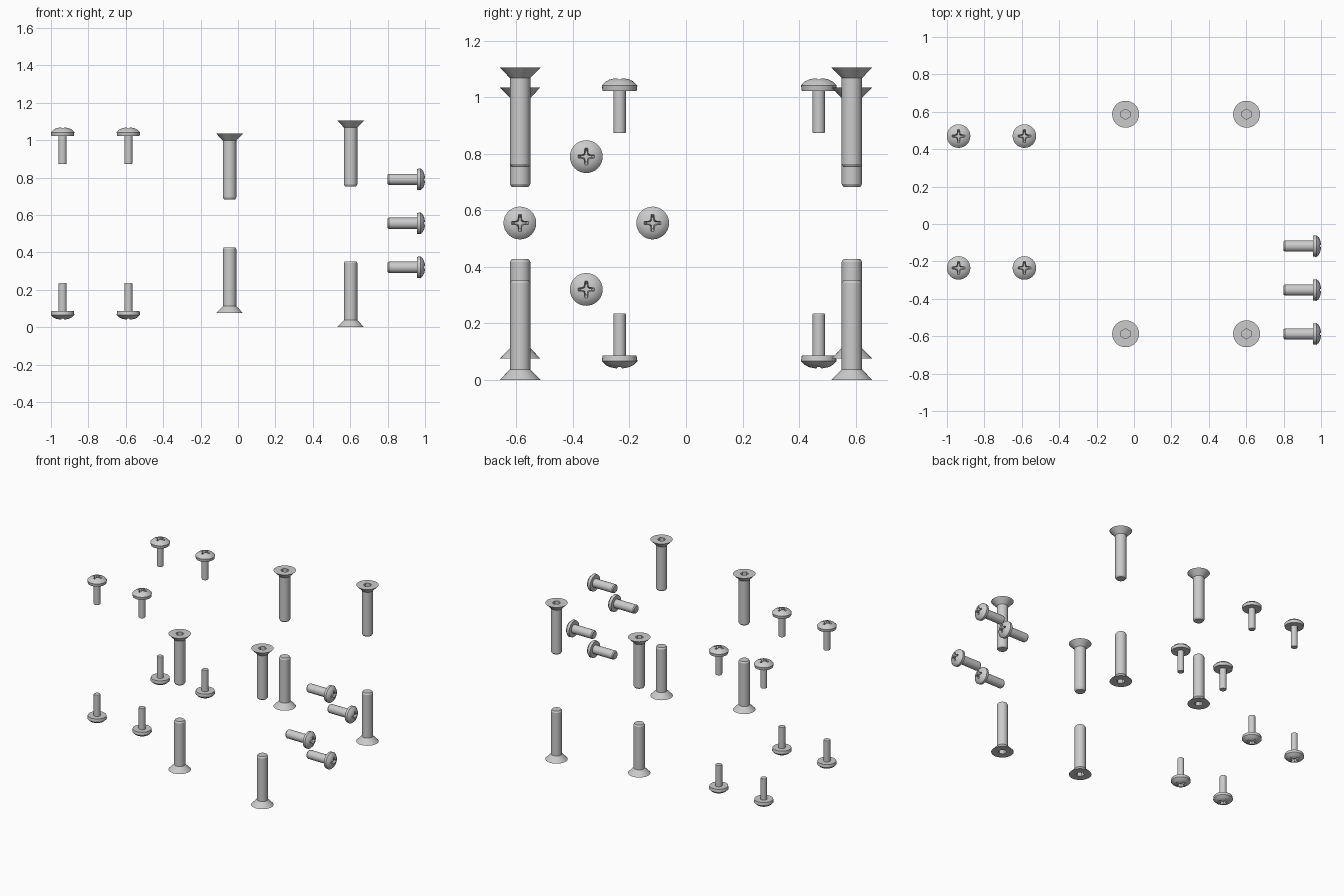
import bpy, bmesh
from math import pi, sin, cos, radians

if "Cube" in bpy.data.objects:
    bpy.data.objects.remove(bpy.data.objects["Cube"])

def lathe(name, profile, seg=32):
    """Spin an (r, z) profile around z."""
    bm = bmesh.new()
    vs = [bm.verts.new((r, 0, z)) for r, z in profile]
    es = [bm.edges.new(p) for p in zip(vs, vs[1:])]
    bmesh.ops.spin(bm, geom=vs + es, cent=(0, 0, 0), axis=(0, 0, 1),
                   angle=2 * pi, steps=seg)
    bmesh.ops.remove_doubles(bm, verts=bm.verts[:], dist=1e-5)
    return finish(name, bm)

def prism(name, outline, top, bottom, taper):
    """Tapered plug used to cut a drive recess."""
    bm = bmesh.new()
    a = [bm.verts.new((x, y, top)) for x, y in outline]
    b = [bm.verts.new((x * taper, y * taper, bottom)) for x, y in outline]
    bm.faces.new(a)
    bm.faces.new(b[::-1])
    n = len(a)
    for i in range(n):
        j = (i + 1) % n
        bm.faces.new((a[j], a[i], b[i], b[j]))
    return finish(name, bm)

def finish(name, bm):
    bmesh.ops.recalc_face_normals(bm, faces=bm.faces[:])
    me = bpy.data.meshes.new(name)
    bm.to_mesh(me)
    bm.free()
    ob = bpy.data.objects.new(name, me)
    bpy.context.collection.objects.link(ob)
    return ob

def cut(body, cutter):
    """Return the body mesh with the recess cut out; drop both helpers."""
    mod = body.modifiers.new("recess", 'BOOLEAN')
    mod.object, mod.operation, mod.solver = cutter, 'DIFFERENCE', 'EXACT'
    dg = bpy.context.evaluated_depsgraph_get()
    me = bpy.data.meshes.new_from_object(body.evaluated_get(dg))
    me.name = body.name
    for ob in (body, cutter):
        bpy.data.objects.remove(ob)
    for p in me.polygons:
        p.use_smooth = True
    me.set_sharp_from_angle(angle=radians(30))
    return me

def cross(r, w):
    """Cross outline with flared inner corners."""
    arm = [(r, -w), (r, w), (r * 0.5, w * 1.15), (w * 1.7, w * 1.7), (w * 1.15, r * 0.5)]
    return [(x * cos(a) - y * sin(a), x * sin(a) + y * cos(a))
            for a in (0, pi / 2, pi, 3 * pi / 2) for x, y in arm]

def place(name, mesh, loc, rot=(0, 0, 0)):
    ob = bpy.data.objects.new(name, mesh)
    ob.location, ob.rotation_euler = loc, rot
    bpy.context.collection.objects.link(ob)

# Screw shapes: head top at z = 0, shank pointing down
pan = cut(lathe("pan_screw", [(0, 0), (0.018, -0.001), (0.035, -0.005), (0.05, -0.013),
                              (0.063, -0.026), (0.060, -0.046), (0.022, -0.046),
                              (0.022, -0.192), (0.020, -0.195), (0, -0.195)]),
          prism("pan_cutter", cross(0.041, 0.007), 0.01, -0.034, 0.55))
side = cut(lathe("side_screw", [(0, 0), (0.018, -0.001), (0.033, -0.005), (0.047, -0.012),
                                (0.058, -0.024), (0.056, -0.042), (0.030, -0.042),
                                (0.030, -0.193), (0.025, -0.2), (0, -0.2)]),
           prism("side_cutter", cross(0.035, 0.006), 0.01, -0.034, 0.55))
hexagon = [(0.027 * sin(i * pi / 3), 0.027 * cos(i * pi / 3)) for i in range(6)]
flat = cut(lathe("countersunk_screw", [(0, 0), (0.072, 0), (0.036, -0.037), (0.036, -0.342),
                                       (0.030, -0.352), (0, -0.352)]),
           prism("hex_cutter", hexagon, 0.01, -0.04, 1))

# Small pan-head screws, top and bottom
for x in (-0.938, -0.586):
    for y in (-0.235, 0.47):
        place("pan_screw_top", pan, (x, y, 1.068))
        place("pan_screw_bottom", pan, (x, y, 0.04), (pi, 0, 0))

# Long countersunk screws, top and bottom
for x, top, bottom in ((-0.045, 1.035, 0.075), (0.602, 1.105, 0)):
    for y in (-0.587, 0.587):
        place("countersunk_screw_top", flat, (x, y, top))
        place("countersunk_screw_bottom", flat, (x, y, bottom), (pi, 0, 0))

# Diamond of side screws facing +x
for dy, dz in ((0, 1), (0, -1), (1, 0), (-1, 0)):
    place("side_screw", side, (1, -0.353 + 0.235 * dy, 0.555 + 0.235 * dz), (0, pi / 2, 0))
